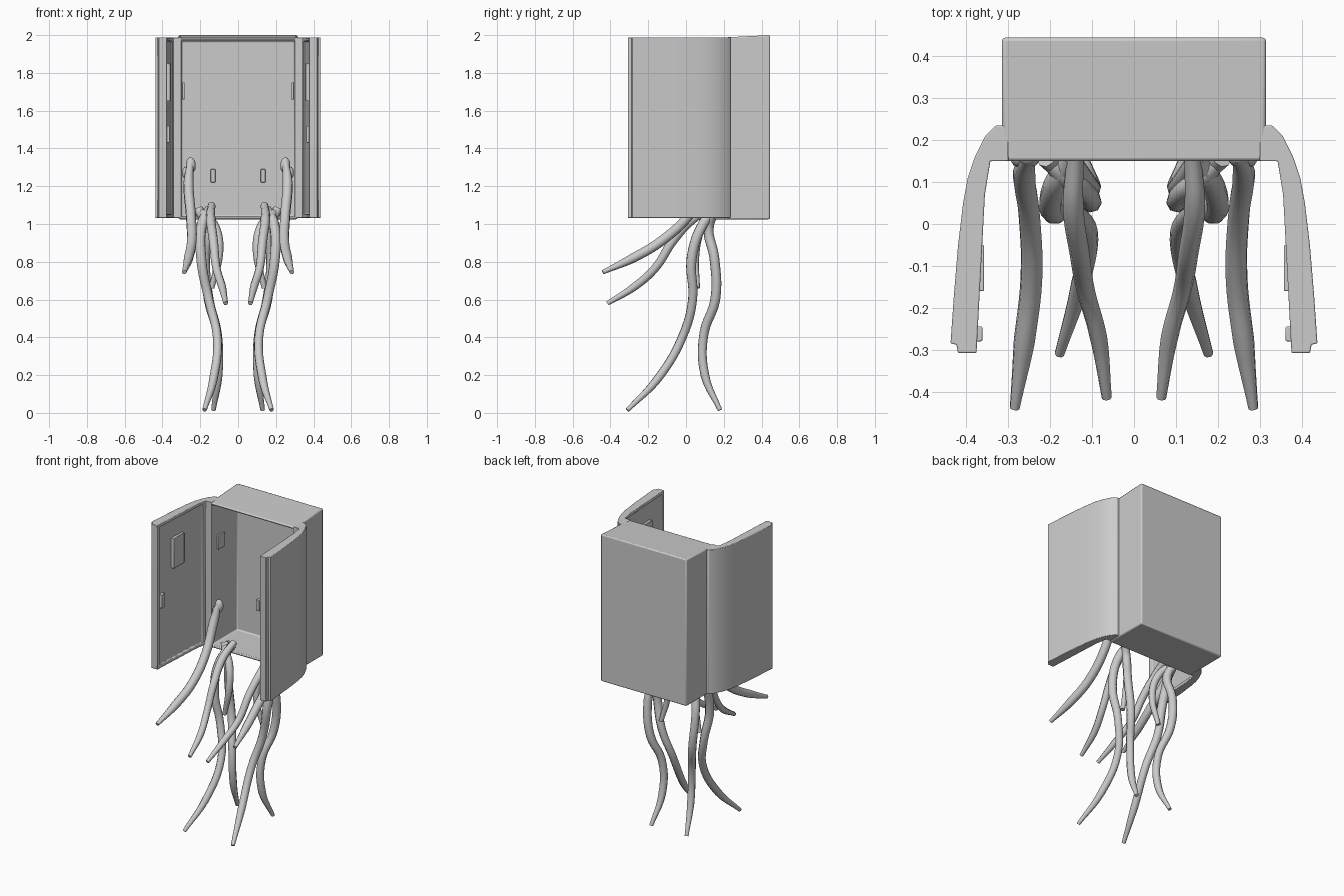
import bpy, bmesh
from math import radians

cube = bpy.data.objects.get("Cube")
if cube:
    bpy.data.objects.remove(cube, do_unlink=True)

grey = bpy.data.materials.new("plain grey")
grey.use_nodes = True
grey.diffuse_color = (0.6, 0.6, 0.6, 1)
grey.node_tree.nodes["Principled BSDF"].inputs["Base Color"].default_value = (0.6, 0.6, 0.6, 1)


def finish(ob, mirror=False, bevel=0.0, angle=35):
    if not ob.data.materials:
        ob.data.materials.append(grey)
    if bevel:
        m = ob.modifiers.new("soft edges", "BEVEL")
        m.width, m.segments, m.limit_method = bevel, 2, "ANGLE"
        m.angle_limit = radians(40)
    if mirror:
        ob.modifiers.new("mirror", "MIRROR").use_mirror_merge = False
    bpy.ops.object.select_all(action="DESELECT")
    ob.select_set(True)
    bpy.context.view_layer.objects.active = ob
    bpy.ops.object.shade_smooth_by_angle(angle=radians(angle))
    return ob


def from_bmesh(name, bm):
    bmesh.ops.recalc_face_normals(bm, faces=bm.faces)
    me = bpy.data.meshes.new(name)
    bm.to_mesh(me)
    bm.free()
    ob = bpy.data.objects.new(name, me)
    bpy.context.collection.objects.link(ob)
    return ob


def box_bmesh(lo, hi):
    bm = bmesh.new()
    bmesh.ops.create_cube(bm, size=1)
    for v in bm.verts:
        v.co = [(a + b) / 2 + c * (b - a) for a, b, c in zip(lo, hi, v.co)]
    return bm


def plate(name, lo, hi, mirror=True, bevel=0.003):
    return finish(from_bmesh(name, box_bmesh(lo, hi)), mirror, bevel)


# Hollow cabinet, open at the front
bm = box_bmesh((-0.315, 0.15, 1.025), (0.315, 0.445, 2.0))
for v in bm.verts:
    if v.co.z > 1.5 and v.co.y < 0.2:
        v.co.z = 1.985
front = min(bm.faces, key=lambda f: f.calc_center_median().y)
bmesh.ops.inset_region(bm, faces=[front], thickness=0.022)
pushed = bmesh.ops.extrude_face_region(bm, geom=[front])["geom"]
bmesh.ops.translate(bm, vec=(0, 0.268, 0),
                    verts=[g for g in pushed if isinstance(g, bmesh.types.BMVert)])
if front.is_valid:
    bmesh.ops.delete(bm, geom=[front], context="FACES")
finish(from_bmesh("cabinet_box", bm), bevel=0.008)

# Curved open doors, swept upwards from a plan outline
outline = [(0.30, 0.235), (0.33, 0.235), (0.355, 0.21), (0.38, 0.16), (0.397, 0.11),
           (0.408, 0.05), (0.42, -0.05), (0.43, -0.17), (0.438, -0.285), (0.424, -0.288),
           (0.42, -0.308), (0.376, -0.308), (0.364, -0.08), (0.356, 0.07), (0.343, 0.15),
           (0.30, 0.15)]
bm = bmesh.new()
base = bm.faces.new([bm.verts.new((x, y, 1.032)) for x, y in outline])
top = bmesh.ops.extrude_face_region(bm, geom=[base])["geom"]
bmesh.ops.translate(bm, vec=(0, 0, 0.956),
                    verts=[g for g in top if isinstance(g, bmesh.types.BMVert)])
bmesh.ops.recalc_face_normals(bm, faces=bm.faces)
inner = [f for f in bm.faces if f.normal.x < -0.9 and f.calc_center_median().x > 0.34]
bmesh.ops.inset_region(bm, faces=inner, thickness=0.02, use_even_offset=True)
bmesh.ops.inset_region(bm, faces=inner, thickness=0.003, depth=-0.01)
finish(from_bmesh("door", bm), mirror=True, bevel=0.003)

# Small fittings on the doors and back wall
plate("door_plate", (0.358, -0.16, 1.65), (0.385, -0.05, 1.85))
plate("door_latch", (0.362, -0.28, 1.43), (0.388, -0.245, 1.52))
plate("wall_bracket", (0.12, 0.395, 1.22), (0.145, 0.42, 1.29))
plate("side_lug", (0.282, 0.20, 1.66), (0.296, 0.27, 1.75))

# Tapering tentacles, each as points of (x, y, z, radius)
tentacles = {
    "outer_front_tentacle": [(0.25, 0.16, 1.34, 0.016), (0.262, 0.12, 1.22, 0.028),
                             (0.25, 0.02, 1.05, 0.027), (0.245, -0.13, 0.91, 0.027),
                             (0.262, -0.28, 0.82, 0.026), (0.285, -0.44, 0.745, 0.012)],
    "inner_front_tentacle": [(0.14, 0.16, 1.10, 0.02), (0.145, 0.04, 1.03, 0.025),
                             (0.13, -0.07, 0.91, 0.024), (0.115, -0.16, 0.77, 0.022),
                             (0.085, -0.27, 0.67, 0.021), (0.065, -0.415, 0.58, 0.012)],
    "long_front_tentacle": [(0.15, 0.16, 1.08, 0.025), (0.19, 0.09, 1.0, 0.028),
                            (0.195, 0.03, 0.82, 0.028), (0.155, 0.035, 0.6, 0.025),
                            (0.11, -0.02, 0.4, 0.024), (0.13, -0.15, 0.18, 0.023),
                            (0.178, -0.31, 0.015, 0.012)],
    "long_rear_tentacle": [(0.21, 0.16, 1.08, 0.025), (0.16, 0.12, 0.98, 0.027),
                           (0.175, 0.15, 0.82, 0.026), (0.155, 0.155, 0.6, 0.026),
                           (0.11, 0.095, 0.42, 0.024), (0.105, 0.10, 0.2, 0.023),
                           (0.13, 0.18, 0.015, 0.012)],
    "short_root": [(0.21, 0.2, 1.06, 0.02), (0.18, 0.13, 1.05, 0.025),
                   (0.12, 0.08, 0.98, 0.024), (0.1, 0.05, 0.85, 0.022),
                   (0.14, 0.06, 0.66, 0.014)],
}
for name, path in tentacles.items():
    cu = bpy.data.curves.new(name, "CURVE")
    cu.dimensions = "3D"
    cu.bevel_depth, cu.bevel_resolution, cu.resolution_u = 1.0, 2, 5
    cu.use_fill_caps = True
    sp = cu.splines.new("BEZIER")
    sp.bezier_points.add(len(path) - 1)
    for p, (x, y, z, r) in zip(sp.bezier_points, path):
        p.co, p.radius = (x, y, z), r
        p.handle_left_type = p.handle_right_type = "AUTO"
    ob = bpy.data.objects.new(name, cu)
    bpy.context.collection.objects.link(ob)
    bpy.ops.object.select_all(action="DESELECT")
    ob.select_set(True)
    bpy.context.view_layer.objects.active = ob
    bpy.ops.object.convert(target="MESH")
    finish(bpy.context.object, mirror=True, angle=50)

# Flattened suckers where the outer tentacles grip the frame
for x, z, s in ((0.25, 1.31, 0.045), (0.275, 1.27, 0.035)):
    bm = bmesh.new()
    bmesh.ops.create_icosphere(bm, subdivisions=2, radius=1)
    for v in bm.verts:
        v.co = (x + v.co.x * s * 0.6, 0.16 + v.co.y * 0.025, z + v.co.z * s)
    finish(from_bmesh("tentacle_grip", bm), mirror=True)
